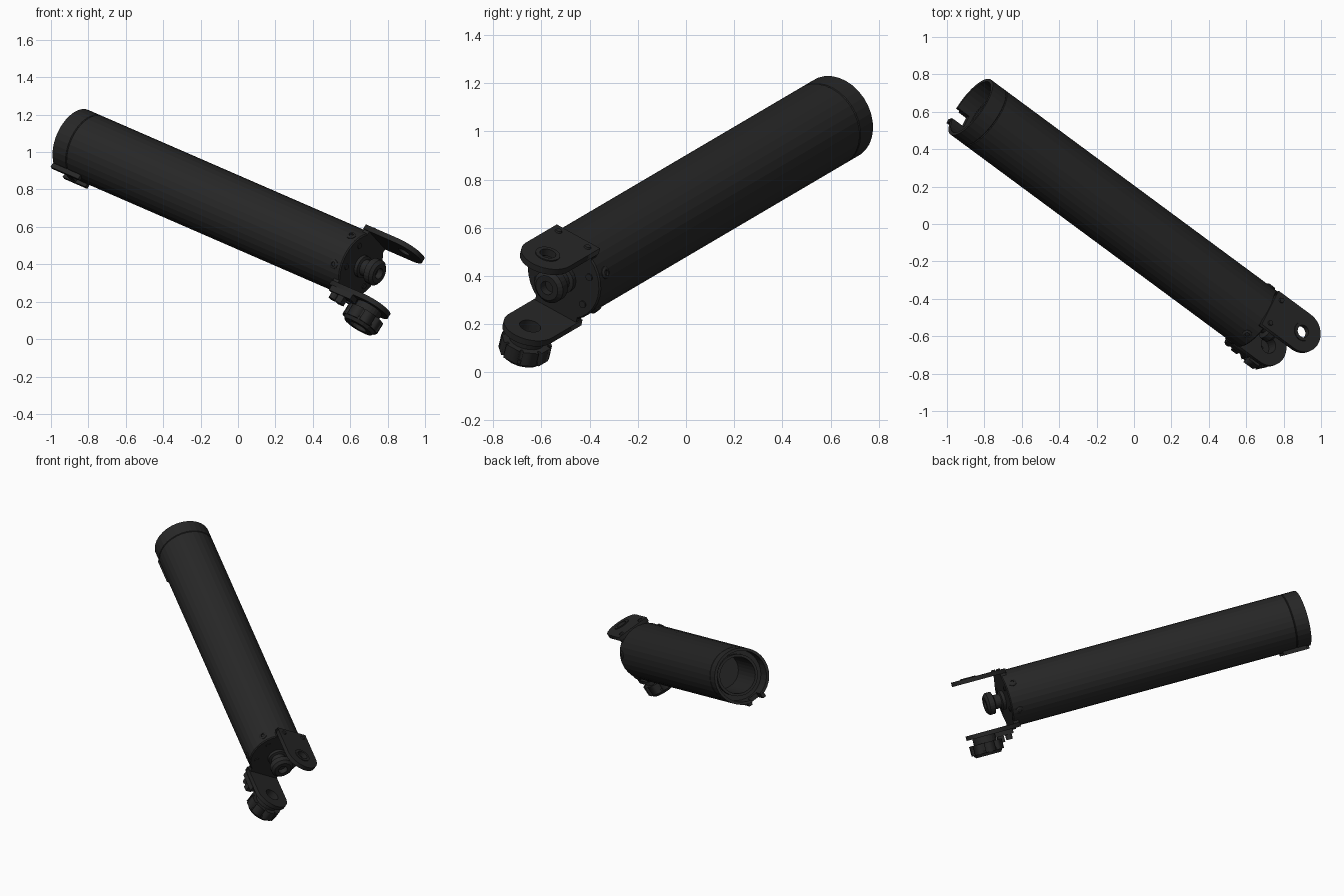
import bpy, bmesh
from math import sin, cos, pi, radians
from mathutils import Matrix, Vector

if "Cube" in bpy.data.objects:
    bpy.data.objects.remove(bpy.data.objects["Cube"])

# Tube frame: local z along the tube, local x through the two lugs
AXIS = Vector((0.759, -0.561, -0.330)).normalized()
side = Vector((0.513, 0.204, 0.834))
side = (side - side.dot(AXIS) * AXIS).normalized()
wide = AXIS.cross(side)
FRAME = Matrix.Translation((0, -0.02, 0.678)) @ Matrix((side, wide, AXIS)).transposed().to_4x4()
R = 0.183
END, RIM, PIN = 0.87, -1.15, 1.058

black = bpy.data.materials.new("black")
black.diffuse_color = (0.02, 0.02, 0.02, 1)
black.use_nodes = True
black.node_tree.nodes["Principled BSDF"].inputs["Base Color"].default_value = black.diffuse_color


def add(name, mesh, local):
    ob = bpy.data.objects.new(name, mesh)
    bpy.context.collection.objects.link(ob)
    ob.matrix_world = FRAME @ local
    mesh.materials.clear()
    mesh.materials.append(black)
    return ob


def radial(angle, t):
    """Frame at height t whose z axis points outwards at the given angle."""
    return Matrix.Translation((0, 0, t)) @ Matrix.Rotation(radians(angle), 4, 'Z') @ Matrix.Rotation(pi / 2, 4, 'Y')


def lathe(name, profile, n=32, local=Matrix(), closed=False):
    bm = bmesh.new()
    rings = [[bm.verts.new((r * cos(2 * pi * i / n), r * sin(2 * pi * i / n), z)) for i in range(n)]
             for r, z in profile]
    for a, b in zip(rings, rings[1:] + (rings[:1] if closed else [])):
        for i in range(n):
            j = (i + 1) % n
            bm.faces.new((a[i], a[j], b[j], b[i]))
    bmesh.ops.remove_doubles(bm, verts=bm.verts, dist=1e-5)
    bmesh.ops.recalc_face_normals(bm, faces=bm.faces)
    me = bpy.data.meshes.new(name)
    bm.to_mesh(me)
    bm.free()
    return add(name, me, local)


def box(name, lo, hi, local=Matrix()):
    lo, hi = Vector(lo), Vector(hi)
    bm = bmesh.new()
    bmesh.ops.create_cube(bm, size=1)
    bmesh.ops.transform(bm, verts=bm.verts,
                        matrix=Matrix.Translation((lo + hi) / 2) @ Matrix.Diagonal((*(hi - lo), 1)))
    me = bpy.data.meshes.new(name)
    bm.to_mesh(me)
    bm.free()
    return add(name, me, local)


def circle(r, n=24, start=0.0, arc=2 * pi):
    return [(r * cos(start + arc * i / n), r * sin(start + arc * i / n)) for i in range(n)]


def plate(name, outlines, half, local):
    """Flat plate from an outline and its holes."""
    cu = bpy.data.curves.new(name, 'CURVE')
    cu.dimensions, cu.fill_mode, cu.extrude = '2D', 'BOTH', half
    for pts in outlines:
        sp = cu.splines.new('POLY')
        sp.points.add(len(pts) - 1)
        for p, (x, y) in zip(sp.points, pts):
            p.co = (x, y, 0, 1)
        sp.use_cyclic_u = True
    tmp = bpy.data.objects.new("tmp", cu)
    me = bpy.data.meshes.new_from_object(tmp)
    bpy.data.objects.remove(tmp)
    return add(name, me, local)


# Main tube with solid nose, groove and recessed open end
tube = lathe("tube", [(0, END), (R - .006, END), (R, END - .006),
                      (R, -1.05), (R - .004, -1.054), (R, -1.058), (R, RIM),
                      (.165, RIM), (.165, -1.03), (.135, -1.03), (.135, -1.06),
                      (.118, -1.06), (.118, -.7), (0, -.7)])

# Slot in the open rim
cutter = box("slot_cutter", (-.25, -.035, -1.25), (-.145, .035, -1.07))
mod = tube.modifiers.new("slot", 'BOOLEAN')
mod.operation, mod.object, mod.solver = 'DIFFERENCE', cutter, 'EXACT'
bpy.context.view_layer.objects.active = tube
bpy.ops.object.modifier_apply(modifier="slot")
bpy.data.objects.remove(cutter)

# Rails beside the slot
for s, z in ((1, -1.155), (-1, -1.12)):
    ys = sorted((s * .035, s * .06))
    box("slot_rail", (-.198, ys[0], z), (-.168, ys[1], -.96))
box("slot_stop", (-.194, -.035, -1.07), (-.172, .035, -1.03))

# Central spool on the nose
lathe("spool", [(0, END - .01), (.062, END - .01), (.062, END + .02), (.046, END + .025),
                (.046, END + .065), (.072, END + .075), (.072, END + .11), (.055, END + .125),
                (.03, END + .125), (.03, END + .09), (0, END + .09)], 24)

# Lug plates: rounded at the tip, square at the tube
LW, BACK = .112, PIN - .83
tip = [(-x, y) for x, y in circle(LW, 20, -pi / 2, pi)] + [(0, LW)]
lug_outline = tip + [(BACK, LW), (BACK, -LW)]
for name, angle, hole in (("upper_lug", 0, .034), ("lower_lug", 180, .045)):
    base = radial(angle, PIN)
    if angle:
        base = radial(180, PIN) @ Matrix.Identity(4)
    up = Matrix.Translation((0, 0, .178))
    plate(name, [lug_outline, circle(hole)], .014, base @ up)
    # Raised ring around the pin hole
    lathe(name + "_ring", [(hole, .190), (hole, .197), (hole + .018, .197), (hole + .018, .190)],
          24, base, closed=True)
    # Mount under the plate
    box(name + "_mount", (PIN - END, -LW + .006, .12), (BACK - .003, LW - .006, .172), base)
    for s in (-1, 1):
        lathe("lug_rivet", [(0, .20), (.013, .20), (.016, .19), (0, .19)], 10,
              base @ Matrix.Translation((BACK - .04, s * .075, 0)))

# Bolts round the nose and screws on its face
for a in (60, 120, 240, 300):
    lathe("bolt", [(0, R - .02), (.026, R - .02), (.026, R + .002), (.018, R + .007),
                   (.012, R + .007), (.012, R - .004), (0, R - .004)], 12, radial(a, .82))
    lathe("face_screw", [(0, END - .01), (.016, END - .01), (.016, END + .006), (0, END + .006)], 10,
          Matrix.Rotation(radians(a), 4, 'Z') @ Matrix.Translation((.135, 0, 0)))

# Castellated nut and washer below the lower lug
under = radial(180, PIN)
lathe("washer", [(.045, .19), (.045, .235), (.075, .235), (.075, .19)], 24, under, closed=True)
teeth = []
for i in range(8):
    for r, a in ((.108, -.32), (.108, .32), (.09, .34), (.09, .445)):
        teeth.append((r * cos(i * pi / 4 + a), r * sin(i * pi / 4 + a)))
plate("nut", [teeth, circle(.05)], .032, under @ Matrix.Translation((0, 0, .265)))
lathe("nut_cap", [(.05, .28), (.05, .315), (.085, .315), (.098, .295), (.098, .28)], 16, under, closed=True)
lathe("nut_core", [(.012, .24), (.012, .295), (.055, .295), (.055, .24)], 16, under, closed=True)

# Locking pawl beside the nut
box("pawl_arm", (-.222, .055, .85), (-.19, .115, 1.0))
box("pawl_tooth", (-.262, .068, .915), (-.215, .108, .955))
lathe("pawl_pin", [(0, -.02), (.022, -.02), (.022, .055), (0, .055)], 12,
      Matrix.Translation((-.2, .085, .88)) @ Matrix.Rotation(-pi / 2, 4, 'Y'))
